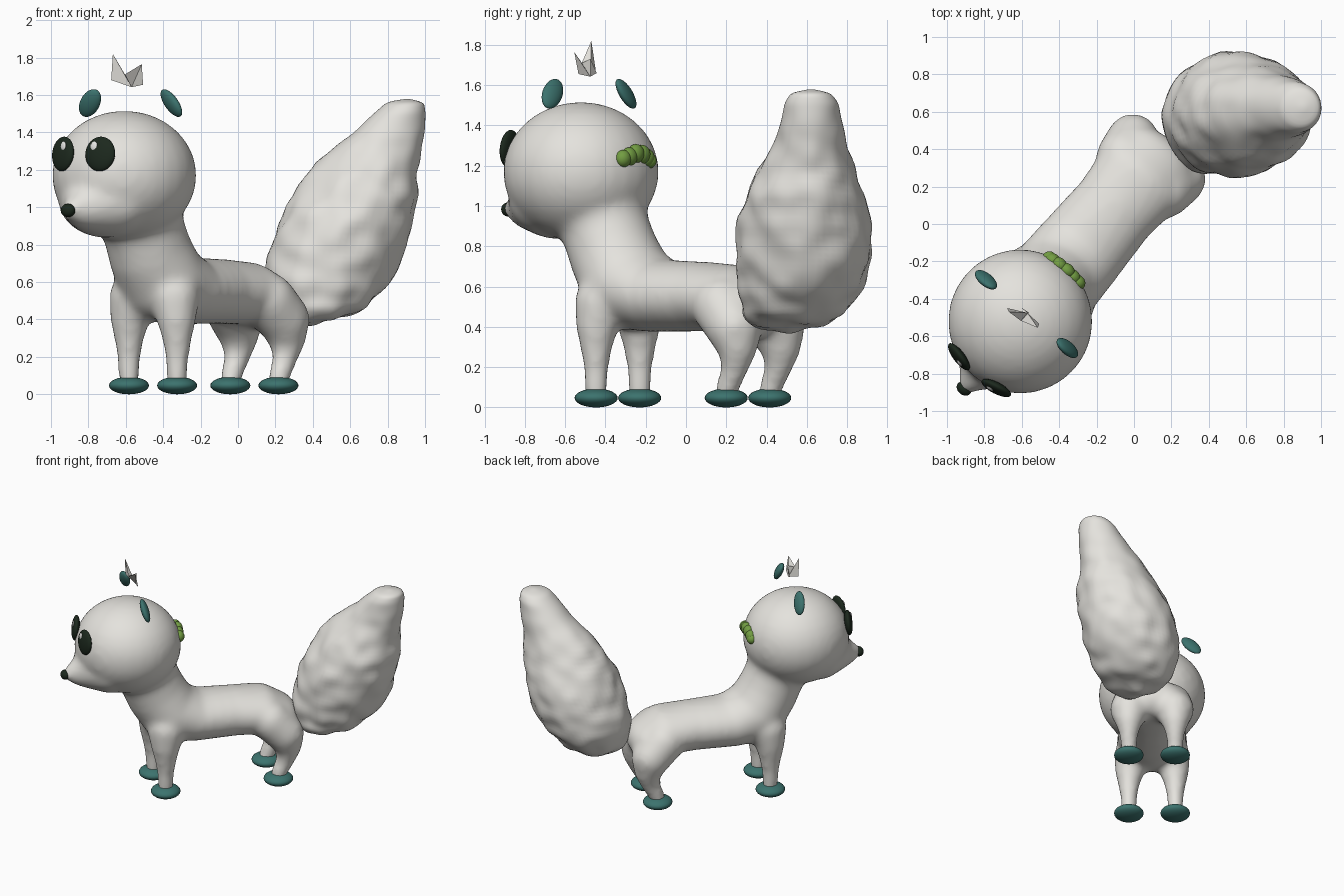
import bpy, bmesh, math
from mathutils import Matrix, Vector, noise

cube = bpy.data.objects.get("Cube")
if cube:
    bpy.data.objects.remove(cube, do_unlink=True)

# The animal is built facing -y around x = 0, then turned and shifted
PLACE = Matrix.Translation((-0.1, 0.084, 0)) @ Matrix.Rotation(math.radians(-40), 4, 'Z')


def material(name, r, g, b):
    m = bpy.data.materials.new(name)
    m.use_nodes = True
    m.diffuse_color = (r, g, b, 1)
    m.node_tree.nodes["Principled BSDF"].inputs["Base Color"].default_value = (r, g, b, 1)
    return m


FUR = material("pale_grey_fur", 0.78, 0.765, 0.725)
TEAL = material("teal", 0.045, 0.17, 0.155)
DARK = material("green_black", 0.012, 0.022, 0.013)
GREEN = material("leaf_green", 0.17, 0.34, 0.055)
WHITE = material("white_glint", 0.8, 0.8, 0.78)

# One unit sphere, stamped wherever a rounded form is needed
sphere = bpy.data.meshes.new("unit_sphere")
bm = bmesh.new()
bmesh.ops.create_uvsphere(bm, u_segments=28, v_segments=16, radius=1)
bm.to_mesh(sphere)
bm.free()


def finish(bm, name, mat, smooth=True, place=PLACE):
    bm.transform(place)
    mesh = bpy.data.meshes.new(name)
    bm.to_mesh(mesh)
    bm.free()
    mesh.materials.append(mat)
    for p in mesh.polygons:
        p.use_smooth = smooth
    ob = bpy.data.objects.new(name, mesh)
    bpy.context.collection.objects.link(ob)
    return ob


def ball(bm, center, radii, turn=Matrix()):
    mat = Matrix.Translation(center) @ turn @ Matrix.Diagonal((*radii, 1))
    stamp = sphere.copy()
    stamp.transform(mat)
    bm.from_mesh(stamp)
    bpy.data.meshes.remove(stamp)


def ellipsoid(name, mat, center, radii, turn=Matrix()):
    bm = bmesh.new()
    ball(bm, center, radii, turn)
    return finish(bm, name, mat)


def chain(bm, stations, side=1, steps=4):
    """Swept row of balls; station = y, z, x, width radius, round radius."""
    for a, b in zip(stations, stations[1:]):
        for i in range(steps + 1):
            t = i / steps
            y, z, x, w, r = (p + (q - p) * t for p, q in zip(a, b))
            ball(bm, (x * side, y, z), (w, r, r))


# Body, neck, head, snout and legs fused into one soft skin
bm = bmesh.new()
ball(bm, (0, -0.79, 1.17), (0.388, 0.388, 0.347))
chain(bm, [(-0.94, 1.045, 0, 0.29, 0.21), (-1.12, 0.995, 0, 0.115, 0.115),
           (-1.235, 0.985, 0, 0.047, 0.047)])
chain(bm, [(-0.68, 1.0, 0, 0.24, 0.24), (-0.63, 0.88, 0, 0.22, 0.22),
           (-0.57, 0.75, 0, 0.228, 0.225), (-0.48, 0.61, 0, 0.255, 0.225),
           (-0.3, 0.555, 0, 0.25, 0.183), (0, 0.55, 0, 0.235, 0.175),
           (0.2, 0.54, 0, 0.255, 0.17), (0.33, 0.49, 0, 0.24, 0.145)])
for side in (-1, 1):
    chain(bm, [(-0.54, 0.52, 0.14, 0.135, 0.135), (-0.55, 0.4, 0.163, 0.105, 0.105),
               (-0.551, 0.3, 0.168, 0.08, 0.08), (-0.551, 0.2, 0.168, 0.064, 0.064),
               (-0.551, 0.07, 0.168, 0.057, 0.057)], side)
    chain(bm, [(0.24, 0.5, 0.14, 0.15, 0.15), (0.34, 0.4, 0.163, 0.142, 0.142),
               (0.365, 0.3, 0.168, 0.1, 0.1), (0.35, 0.2, 0.168, 0.069, 0.069),
               (0.3, 0.1, 0.168, 0.06, 0.06), (0.292, 0.07, 0.168, 0.06, 0.06)], side)
body = finish(bm, "body", FUR)
remesh = body.modifiers.new("fuse", 'REMESH')
remesh.mode = 'VOXEL'
remesh.voxel_size = 0.02
remesh.use_smooth_shade = True
soft = body.modifiers.new("soften", 'SMOOTH')
soft.factor = 0.5
soft.iterations = 18

# Feet
for end, y in (("front", -0.551), ("back", 0.292)):
    for label, side in (("right", -1), ("left", 1)):
        ellipsoid(f"{end}_{label}_foot", TEAL, (0.168 * side, y, 0.047), (0.107, 0.107, 0.047))

# Bushy tail: slices of height, centre x, radius x, centre y, radius y
SLICES = [(0.37, 0.38, 0.02, 0.50, 0.02), (0.40, 0.41, 0.15, 0.51, 0.17),
          (0.46, 0.44, 0.25, 0.53, 0.255), (0.60, 0.475, 0.34, 0.57, 0.315),
          (0.75, 0.525, 0.36, 0.585, 0.335), (0.90, 0.57, 0.355, 0.59, 0.338),
          (1.05, 0.62, 0.34, 0.59, 0.295), (1.20, 0.675, 0.292, 0.60, 0.23),
          (1.32, 0.75, 0.235, 0.62, 0.175), (1.42, 0.82, 0.18, 0.622, 0.152),
          (1.51, 0.87, 0.135, 0.622, 0.135), (1.56, 0.895, 0.1, 0.62, 0.1),
          (1.58, 0.905, 0.01, 0.62, 0.01)]


def tail_slice(z):
    for a, b in zip(SLICES, SLICES[1:]):
        if z <= b[0]:
            t = max(0, (z - a[0]) / (b[0] - a[0]))
            return [p + (q - p) * t for p, q in zip(a, b)]
    return SLICES[-1]


bm = bmesh.new()
bmesh.ops.create_uvsphere(bm, u_segments=64, v_segments=64, radius=1)
low, high = SLICES[0][0], SLICES[-1][0]
for v in bm.verts:
    flat = Vector((v.co.x, v.co.y))
    if flat.length > 1e-5:
        flat.normalize()
    z, cx, rx, cy, ry = tail_slice(low + (high - low) * (v.co.z + 1) / 2)
    v.co = (cx + flat.x * rx, cy + flat.y * ry, z)
for i in range(4):
    bmesh.ops.smooth_vert(bm, verts=bm.verts, factor=0.5, use_axis_x=True,
                          use_axis_y=True, use_axis_z=True)
bm.normal_update()
for v in bm.verts:
    # Tufted fur lumps, fading out at the tip
    p = Vector((v.co.x * 8, v.co.y * 8, v.co.z * 9))
    fade = min(1, max(0.2, (1.5 - v.co.z) * 3))
    v.co += v.normal * 0.02 * fade * noise.noise(p)
finish(bm, "tail", FUR, place=Matrix())

# Eyes with glints
for label, side in (("right", -1), ("left", 1)):
    turn = Matrix.Rotation(math.radians(13 * side), 4, 'Z') @ Matrix.Rotation(math.radians(-6), 4, 'X')
    center = Vector((0.13 * side, -1.145, 1.285))
    ellipsoid(f"{label}_eye", DARK, center, (0.088, 0.03, 0.093), turn)
    glint = center + turn.to_3x3() @ Vector((-0.028 * side, -0.023, 0.04))
    ellipsoid(f"{label}_eye_glint", WHITE, glint, (0.021, 0.008, 0.025), turn)

# Nose
ellipsoid("nose", DARK, (0, -1.258, 0.983), (0.043, 0.034, 0.036))

# Floating ears, leaning inward
for label, side in (("right", -1), ("left", 1)):
    thin = Vector((0.25 * side, 0.87, 0.35)).normalized()
    tall = Vector((-0.62 * side, 0, 0.78))
    tall = (tall - thin * tall.dot(thin)).normalized()
    wide = tall.cross(thin)
    turn = Matrix((thin, wide, tall)).transposed().to_4x4()
    ellipsoid(f"{label}_ear", TEAL, (0.284 * side, -0.737, 1.557), (0.028, 0.053, 0.09), turn)

# Floating tuft of folded petals
bm = bmesh.new()
root, fold = Vector((0, -0.73, 1.642)), Vector((0, -0.785, 1.71))
for outer, tip in (((-0.1, -0.78, 1.68), (-0.08, -0.79, 1.82)),
                   ((0.085, -0.735, 1.655), (0.093, -0.756, 1.765)),
                   ((-0.05, -0.73, 1.66), (0.005, -0.725, 1.73))):
    a, b, c, d = [bm.verts.new(p) for p in (root, outer, tip, fold)]
    bm.faces.new((a, b, c))
    bm.faces.new((a, c, d))
finish(bm, "head_tuft", FUR, smooth=False)

# Segmented caterpillar clip on the back of the head
bm = bmesh.new()
for x, z, r in ((0.1, 1.235, 0.043), (0.06, 1.245, 0.046), (0.015, 1.26, 0.047),
                (-0.035, 1.256, 0.047), (-0.075, 1.24, 0.045), (-0.098, 1.225, 0.038)):
    ball(bm, (x, -0.42 - abs(x) * 0.12, z), (r, 0.038, r))
finish(bm, "caterpillar_clip", GREEN)
bpy.data.meshes.remove(sphere)
